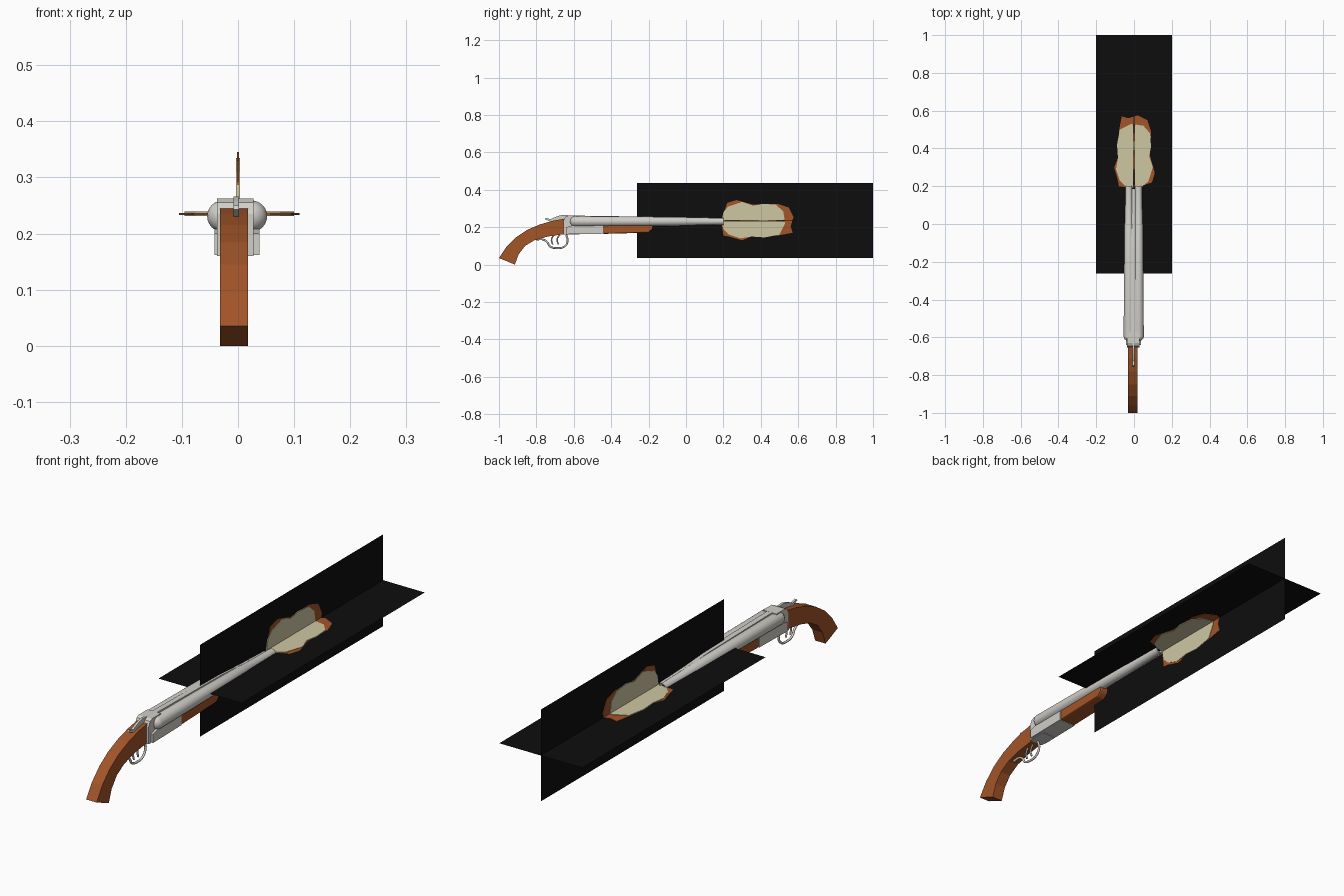
import bpy, bmesh, math
from mathutils import Vector

cube = bpy.data.objects.get("Cube")
if cube:
    bpy.data.objects.remove(cube)


def material(name, rgb):
    m = bpy.data.materials.new(name)
    m.use_nodes = True
    m.diffuse_color = (*rgb, 1)
    bsdf = next(n for n in m.node_tree.nodes if n.type == 'BSDF_PRINCIPLED')
    bsdf.inputs["Base Color"].default_value = (*rgb, 1)
    return m


STEEL = material("pale steel", (0.63, 0.62, 0.58))
WOOD = material("orange brown wood", (0.36, 0.09, 0.022))
BLACK = material("black card", (0.004, 0.004, 0.004))
CREAM = material("cream flash", (0.62, 0.57, 0.37))
FIRE = material("burnt orange flash", (0.36, 0.09, 0.022))


def finish(name, bm, mat, smooth=False):
    bmesh.ops.recalc_face_normals(bm, faces=bm.faces)
    me = bpy.data.meshes.new(name)
    bm.to_mesh(me)
    bm.free()
    me.materials.append(mat)
    ob = bpy.data.objects.new(name, me)
    bpy.context.collection.objects.link(ob)
    if smooth:
        bpy.ops.object.select_all(action='DESELECT')
        ob.select_set(True)
        bpy.context.view_layer.objects.active = ob
        bpy.ops.object.shade_smooth_by_angle(angle=math.radians(40))
    return ob


def slab(name, outline, lo, hi, mat, bevel=0):
    """Extrude a side outline of (y, z) points from x = lo to x = hi."""
    bm = bmesh.new()
    face = bm.faces.new([bm.verts.new((lo, y, z)) for y, z in outline])
    if hi > lo:
        new = bmesh.ops.extrude_face_region(bm, geom=[face])["geom"]
        for v in new:
            if isinstance(v, bmesh.types.BMVert):
                v.co.x = hi
    ob = finish(name, bm, mat)
    if bevel:
        mod = ob.modifiers.new("soft edges", 'BEVEL')
        mod.width = bevel
        mod.segments = 2
    return ob


def lathe(name, profile, x, z, mat, sides=24):
    """Revolve (y, radius) points around an axis along y."""
    bm = bmesh.new()
    rings = []
    for y, r in profile:
        rings.append([bm.verts.new((x + r * math.cos(t), y, z + r * math.sin(t)))
                      for t in (2 * math.pi * i / sides for i in range(sides))])
    for a, b in zip(rings, rings[1:]):
        for i in range(sides):
            j = (i + 1) % sides
            bm.faces.new((a[i], a[j], b[j], b[i]))
    bm.faces.new(rings[0])
    bm.faces.new(rings[-1])
    return finish(name, bm, mat, True)


def rod(name, points, x, radius, mat, cyclic=False):
    """Bent wire through (y, z) points."""
    cu = bpy.data.curves.new(name, 'CURVE')
    cu.dimensions = '3D'
    cu.bevel_depth = radius
    cu.bevel_resolution = 2
    cu.resolution_u = 6
    cu.use_fill_caps = True
    cu.materials.append(mat)
    sp = cu.splines.new('BEZIER')
    sp.bezier_points.add(len(points) - 1)
    sp.use_cyclic_u = cyclic
    for bp, (y, z) in zip(sp.bezier_points, points):
        bp.co = Vector((x, y, z))
        bp.handle_left_type = bp.handle_right_type = 'AUTO'
    ob = bpy.data.objects.new(name, cu)
    bpy.context.collection.objects.link(ob)
    return ob


MID = -0.003

# Curved pistol-style stock
slab("stock", [(-0.65, 0.245), (-0.71, 0.235), (-0.78, 0.215), (-0.85, 0.185),
               (-0.91, 0.145), (-0.96, 0.095), (-1.0, 0.035), (-0.915, 0),
               (-0.895, 0.055), (-0.86, 0.1), (-0.81, 0.13), (-0.74, 0.15),
               (-0.65, 0.163)], -0.032, 0.018, WOOD)

# Receiver: narrow rear block and wider lower body
slab("receiver_rear", [(-0.655, 0.16), (-0.655, 0.235), (-0.645, 0.255), (-0.63, 0.262),
                       (-0.57, 0.262), (-0.57, 0.16)], -0.037, 0.028, STEEL)
slab("receiver_body", [(-0.64, 0.162), (-0.64, 0.2), (-0.61, 0.208), (-0.445, 0.212),
                       (-0.445, 0.165)], -0.042, 0.038, STEEL)

# Forearm with sloped nose
slab("forearm", [(-0.445, 0.164), (-0.445, 0.215), (-0.175, 0.215), (-0.178, 0.19),
                 (-0.2, 0.171), (-0.3, 0.168)], -0.041, 0.037, WOOD, 0.006)

# Twin barrels with domed breeches and open muzzles
for side, x in (("right", -0.027), ("left", 0.024)):
    dome = [(-0.595 - 0.025 * math.cos(a), 0.028 * math.sin(a))
            for a in (math.radians(d) for d in (8, 30, 50, 70, 90))]
    lathe(side + "_barrel", dome + [(-0.3, 0.026), (0, 0.023), (0.005, 0.0215),
                                    (0.2, 0.018), (0.2, 0.013), (0.12, 0.013)],
          x, 0.231, STEEL)

# Rib over the barrels and web between them
slab("top_rib", [(-0.6, 0.24), (-0.6, 0.262), (-0.125, 0.255), (0, 0.247),
                 (0.18, 0.24), (0.18, 0.232)], MID - 0.012, MID + 0.012, STEEL)
slab("barrel_web", [(-0.58, 0.215), (-0.58, 0.245), (0.185, 0.236), (0.185, 0.222)],
     MID - 0.01, MID + 0.01, STEEL)

# Thumb lever and hammer spur
slab("top_lever", [(-0.755, 0.243), (-0.75, 0.25), (-0.725, 0.243), (-0.69, 0.258),
                   (-0.66, 0.266), (-0.63, 0.264), (-0.64, 0.235), (-0.72, 0.228)],
     MID - 0.005, MID + 0.005, STEEL)

# Trigger guard with tail, and two triggers
rod("trigger_guard", [(-0.64, 0.16), (-0.633, 0.125), (-0.65, 0.097), (-0.69, 0.088),
                      (-0.728, 0.098), (-0.742, 0.12), (-0.765, 0.134), (-0.8, 0.134)],
    MID, 0.005, STEEL)
for name, y in (("front_trigger", -0.675), ("rear_trigger", -0.705)):
    rod(name, [(y, 0.16), (y - 0.014, 0.135), (y - 0.008, 0.108)], MID, 0.004, STEEL)

# Crossed flash cards: black sheet, orange fringe, cream core; v is measured from card centre
CARD_Z = 0.235
SHEET = [(-0.262, -0.2), (1, -0.2), (1, 0.2), (-0.262, 0.2)]
FRINGE = [(0.19, -0.01), (0.205, 0.05), (0.22, 0.095), (0.27, 0.11), (0.36, 0.085),
          (0.49, 0.09), (0.55, 0.07), (0.575, 0.02), (0.56, -0.03), (0.57, -0.065),
          (0.49, -0.08), (0.35, -0.085), (0.3, -0.105), (0.23, -0.085), (0.2, -0.08)]
CORE = [(0.19, -0.005), (0.2, 0.045), (0.225, 0.075), (0.3, 0.1), (0.36, 0.08),
        (0.41, 0.09), (0.48, 0.085), (0.52, 0.05), (0.53, -0.015), (0.5, -0.075),
        (0.42, -0.09), (0.35, -0.085), (0.29, -0.095), (0.23, -0.075), (0.2, -0.045)]
for direction in ("upright", "level"):
    for label, outline, half, mat in (("sheet", SHEET, 0, BLACK),
                                      ("flash_fringe", FRINGE, 0.002, FIRE),
                                      ("flash_core", CORE, 0.004, CREAM)):
        card = slab(direction + "_" + label, outline, -half, half, mat)
        card.location.z = CARD_Z
        if direction == "level":
            card.rotation_euler.y = math.pi / 2
